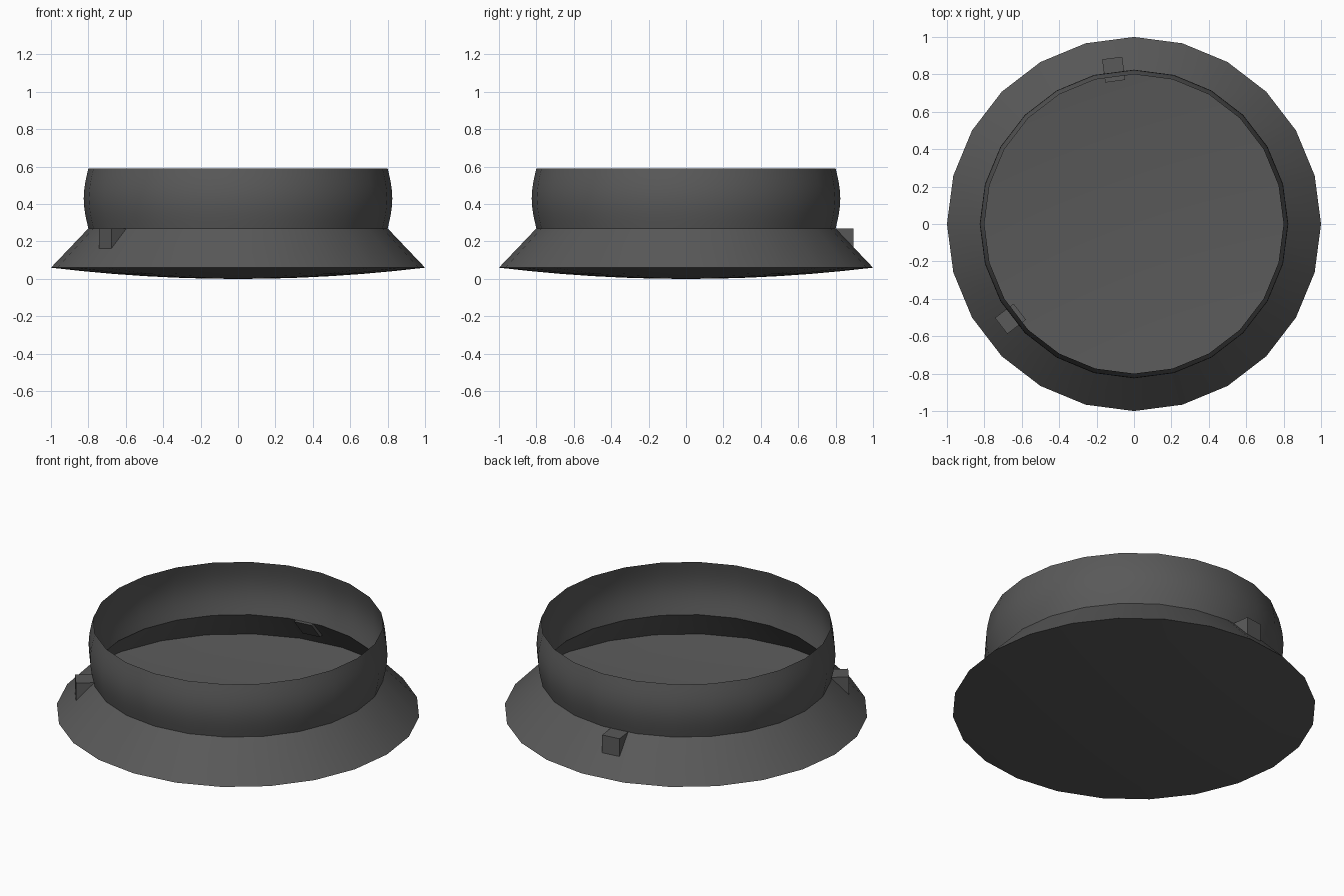
import bpy, bmesh, math

if "Cube" in bpy.data.objects:
    bpy.data.objects.remove(bpy.data.objects["Cube"])

SIDES = 24

grey = bpy.data.materials.new("dark grey")
grey.diffuse_color = (0.1, 0.1, 0.1, 1)
grey.use_nodes = True
grey.node_tree.nodes["Principled BSDF"].inputs["Base Color"].default_value = grey.diffuse_color


def make_object(name, bm):
    bmesh.ops.recalc_face_normals(bm, faces=bm.faces)
    mesh = bpy.data.meshes.new(name)
    bm.to_mesh(mesh)
    bm.free()
    mesh.materials.append(grey)
    obj = bpy.data.objects.new(name, mesh)
    bpy.context.collection.objects.link(obj)
    return obj


# Open thin-walled bowl: shallow domed base, sloping flare, bulged collar
profile = [(r / 6, 0.06 * (r / 6) ** 2) for r in range(1, 7)]
profile += [(0.8 + 0.025 * math.sin(math.pi * i / 8), 0.27 + 0.32 * i / 8)
            for i in range(9)]
bm = bmesh.new()
rings = []
for r, z in profile:
    rings.append([bm.verts.new((r * math.cos(math.tau * i / SIDES),
                                r * math.sin(math.tau * i / SIDES), z))
                  for i in range(SIDES)])
centre = bm.verts.new((0, 0, 0))
for i in range(SIDES):
    j = (i + 1) % SIDES
    bm.faces.new((centre, rings[0][j], rings[0][i]))
    for a, b in zip(rings, rings[1:]):
        bm.faces.new((a[i], a[j], b[j], b[i]))
# base, flare and collar normals face outward
bmesh.ops.recalc_face_normals(bm, faces=bm.faces)
bowl = make_object("flared_bowl", bm)
bpy.context.view_layer.objects.active = bowl
bowl.select_set(True)
bpy.ops.object.shade_smooth_by_angle(angle=math.radians(30))


# Wedge lugs on the flare, poking slightly through the wall
def lug(name, degrees):
    section = [(0.77, 0.27), (0.895, 0.27), (0.895, 0.155), (0.875, 0.155)]
    a = math.radians(degrees)
    c, s = math.cos(a), math.sin(a)
    bm = bmesh.new()
    sides = [[bm.verts.new((r * c - w * s, r * s + w * c, z))
              for r, z in section] for w in (-0.054, 0.054)]
    bm.faces.new(sides[0])
    bm.faces.new(sides[1][::-1])
    for i in range(4):
        j = (i + 1) % 4
        bm.faces.new((sides[0][i], sides[1][i], sides[1][j], sides[0][j]))
    make_object(name, bm)


lug("back_lug", 97.5)
lug("left_lug", 217.5)
